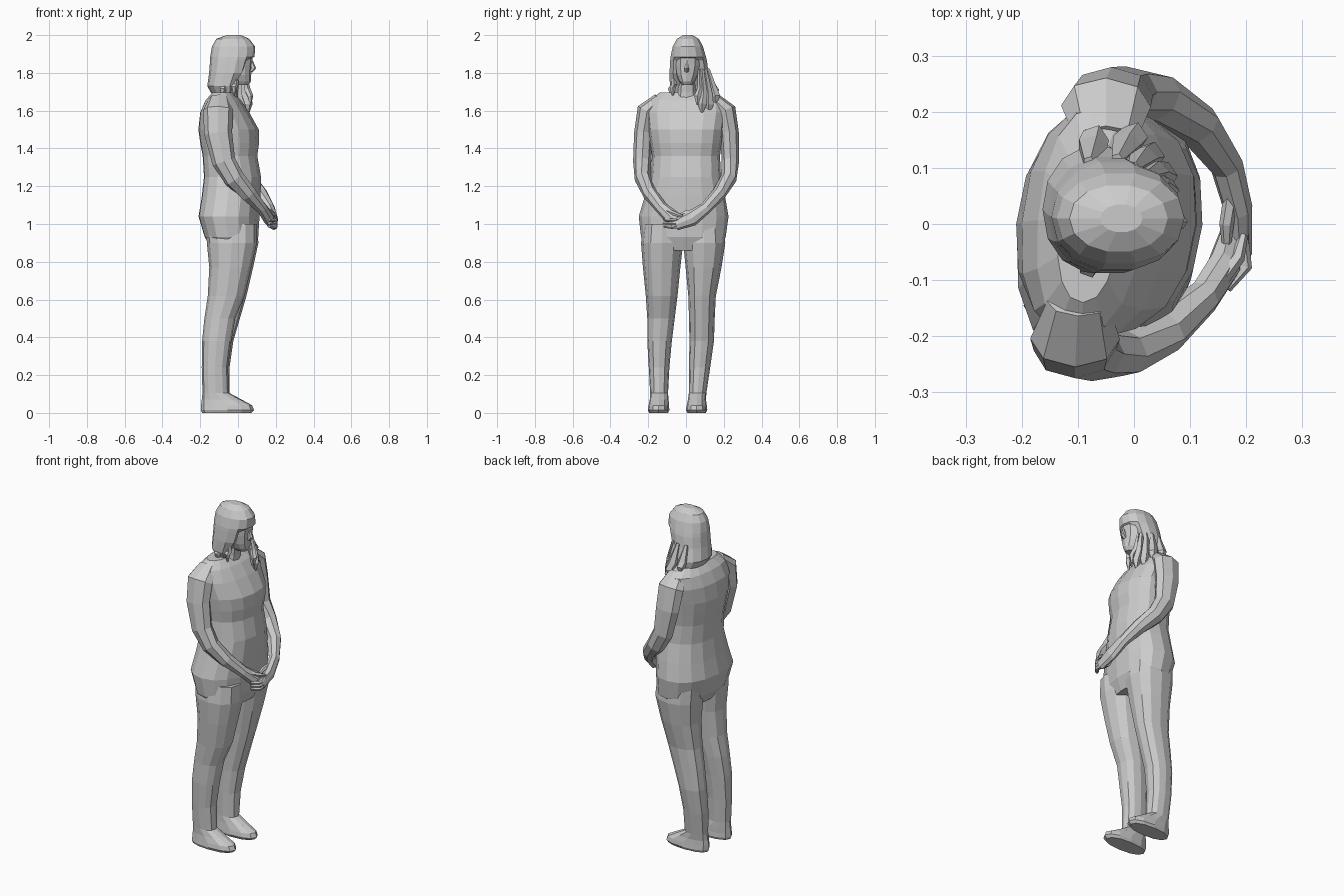
import bpy, bmesh, math
from mathutils import Vector


def skin(name, rings):
    """Bridge equal-sized rings of points into one closed flat-shaded mesh."""
    bm = bmesh.new()
    vr = [[bm.verts.new(p) for p in r] for r in rings]
    n = len(vr[0])
    for a, b in zip(vr, vr[1:]):
        for i in range(n):
            j = (i + 1) % n
            bm.faces.new((a[i], a[j], b[j], b[i]))
    bm.faces.new(vr[0][::-1])
    bm.faces.new(vr[-1])
    bmesh.ops.recalc_face_normals(bm, faces=bm.faces)
    me = bpy.data.meshes.new(name)
    bm.to_mesh(me)
    bm.free()
    ob = bpy.data.objects.new(name, me)
    bpy.context.collection.objects.link(ob)
    return ob


def loft(name, rows, n=14, shear=0.0, power=0.88, clip=None):
    """Rows are (z, x0, x1, y0, y1); shear pushes +y forward; clip is a front x limit per row."""
    rings = []
    for k, (z, x0, x1, y0, y1) in enumerate(rows):
        ring = []
        for i in range(n):
            a = 2 * math.pi * i / n
            c, s = math.cos(a), math.sin(a)
            c = math.copysign(abs(c) ** power, c)
            s = math.copysign(abs(s) ** power, s)
            y = (y0 + y1) / 2 + s * (y1 - y0) / 2
            x = (x0 + x1) / 2 + c * (x1 - x0) / 2 + shear * y
            if clip and clip[k] is not None:
                x = min(x, clip[k])
            ring.append((x, y, z))
        rings.append(ring)
    return skin(name, rings)


def tube(name, path, n=8):
    """Path points are (x, y, z, radius towards x, radius across)."""
    pts = [Vector(p[:3]) for p in path]
    rings = []
    for k, p in enumerate(path):
        t = (pts[min(k + 1, len(pts) - 1)] - pts[max(k - 1, 0)]).normalized()
        ref = Vector((1, 0, 0))
        u = (ref - t * ref.dot(t)).normalized()
        v = t.cross(u)
        rings.append([pts[k] + u * p[3] * math.cos(2 * math.pi * i / n)
                      + v * p[4] * math.sin(2 * math.pi * i / n) for i in range(n)])
    return skin(name, rings)


# Torso from hips to shoulders, left shoulder slightly forward
loft("torso", [
    (0.86, -0.13, 0.08, -0.20, 0.17), (0.93, -0.175, 0.108, -0.238, 0.21),
    (1.04, -0.208, 0.115, -0.25, 0.225), (1.14, -0.192, 0.12, -0.22, 0.208),
    (1.25, -0.18, 0.122, -0.188, 0.185), (1.36, -0.187, 0.102, -0.18, 0.18),
    (1.43, -0.20, 0.112, -0.19, 0.19), (1.50, -0.21, 0.11, -0.20, 0.20),
    (1.59, -0.20, 0.06, -0.21, 0.215), (1.655, -0.172, 0.015, -0.195, 0.21),
    (1.695, -0.135, -0.025, -0.14, 0.15)], n=16, shear=0.08)

# Legs with feet
loft("right_leg", [
    (0.0, -0.19, 0.07, -0.195, -0.095), (0.015, -0.197, 0.085, -0.202, -0.088),
    (0.04, -0.196, 0.075, -0.198, -0.09), (0.07, -0.192, 0.015, -0.192, -0.092),
    (0.105, -0.188, -0.048, -0.19, -0.095), (0.24, -0.192, -0.053, -0.197, -0.088),
    (0.38, -0.19, -0.035, -0.205, -0.075), (0.50, -0.178, -0.015, -0.205, -0.06),
    (0.62, -0.16, 0.035, -0.213, -0.045), (0.77, -0.152, 0.07, -0.228, -0.03),
    (0.90, -0.165, 0.10, -0.238, -0.015), (1.0, -0.17, 0.10, -0.225, -0.03)], n=12)
loft("left_leg", [
    (0.0, -0.185, 0.07, 0.008, 0.105), (0.015, -0.19, 0.085, 0.0, 0.113),
    (0.04, -0.19, 0.075, 0.004, 0.11), (0.07, -0.185, 0.02, 0.01, 0.106),
    (0.105, -0.18, -0.045, 0.015, 0.108), (0.24, -0.185, -0.045, 0.016, 0.128),
    (0.38, -0.18, -0.025, 0.018, 0.148), (0.50, -0.168, 0.01, 0.016, 0.152),
    (0.62, -0.152, 0.045, 0.012, 0.158), (0.77, -0.145, 0.08, -0.002, 0.188),
    (0.90, -0.155, 0.108, -0.015, 0.208), (1.0, -0.16, 0.10, -0.01, 0.20)], n=12)

# Arms bent forward, ending in flattened palms that meet in front
tube("right_arm", [
    (-0.10, -0.14, 1.66, 0.055, 0.035), (-0.105, -0.205, 1.60, 0.08, 0.055),
    (-0.105, -0.225, 1.48, 0.074, 0.05), (-0.075, -0.232, 1.33, 0.062, 0.048),
    (-0.02, -0.228, 1.24, 0.055, 0.044), (0.055, -0.19, 1.16, 0.045, 0.039),
    (0.125, -0.13, 1.085, 0.03, 0.033), (0.16, -0.075, 1.035, 0.03, 0.042),
    (0.175, -0.005, 1.0, 0.018, 0.026)])
tube("left_arm", [
    (-0.05, 0.15, 1.66, 0.055, 0.035), (-0.05, 0.21, 1.60, 0.08, 0.055),
    (-0.04, 0.23, 1.48, 0.074, 0.05), (-0.015, 0.235, 1.33, 0.06, 0.046),
    (0.04, 0.225, 1.24, 0.052, 0.043), (0.115, 0.175, 1.16, 0.042, 0.037),
    (0.165, 0.105, 1.085, 0.03, 0.032), (0.185, 0.03, 1.03, 0.026, 0.042),
    (0.19, -0.055, 0.995, 0.02, 0.03)])

# Thumbs and curled fingers
tube("right_thumb", [(0.155, -0.10, 1.07, 0.014, 0.014), (0.185, -0.06, 1.055, 0.013, 0.013),
                     (0.195, -0.02, 1.04, 0.008, 0.008)], 6)
tube("left_thumb", [(0.175, 0.06, 1.07, 0.014, 0.014), (0.165, 0.0, 1.06, 0.013, 0.013),
                    (0.165, -0.04, 1.045, 0.008, 0.008)], 6)
for i in range(3):
    z = 1.025 - 0.018 * i
    tube("left_finger", [(0.19, -0.03, z, 0.015, 0.011), (0.197, -0.075, z - 0.005, 0.014, 0.011),
                         (0.165, -0.115, z - 0.002, 0.009, 0.008)], 6)

# Neck, face and nose
loft("neck", [(1.64, -0.11, 0.0, -0.06, 0.07), (1.70, -0.10, 0.0, -0.045, 0.055),
              (1.80, -0.09, 0.01, -0.04, 0.055)], n=10)
loft("face", [(1.735, -0.03, 0.055, -0.02, 0.03), (1.755, -0.06, 0.068, -0.036, 0.046),
              (1.79, -0.08, 0.07, -0.053, 0.066), (1.84, -0.09, 0.073, -0.062, 0.08),
              (1.88, -0.09, 0.078, -0.06, 0.08), (1.93, -0.09, 0.08, -0.05, 0.07)], n=12)
tube("nose", [(0.07, 0.004, 1.86, 0.01, 0.008), (0.08, 0.004, 1.825, 0.016, 0.014),
              (0.068, 0.004, 1.808, 0.01, 0.012)], 6)

# Hair: full cap on top, open around the face below
loft("hair", [
    (1.69, -0.14, 0.02, -0.07, 0.14), (1.73, -0.163, 0.03, -0.088, 0.14),
    (1.80, -0.153, 0.06, -0.09, 0.122), (1.865, -0.148, 0.08, -0.086, 0.113),
    (1.885, -0.147, 0.088, -0.084, 0.108), (1.94, -0.138, 0.09, -0.072, 0.092),
    (1.98, -0.115, 0.06, -0.05, 0.07), (2.0, -0.06, 0.015, -0.015, 0.035)],
    n=14, power=0.95, clip=[-0.04, -0.025, 0.02, 0.045] + [None] * 4)

# Loose locks around the shoulders, most of them over the left front
for x0, y0, x1, y1, z1, r in [(0.02, 0.085, 0.055, 0.085, 1.59, 0.026),
                              (0.0, 0.10, 0.03, 0.12, 1.585, 0.028),
                              (-0.03, 0.115, 0.0, 0.155, 1.63, 0.028),
                              (0.03, 0.07, 0.065, 0.06, 1.63, 0.018),
                              (-0.08, 0.11, -0.07, 0.15, 1.66, 0.028),
                              (-0.01, -0.07, -0.02, -0.07, 1.68, 0.018),
                              (-0.07, -0.07, -0.08, -0.075, 1.67, 0.022)]:
    xm, ym, zm = (x0 + x1) / 2, (y0 + y1) / 2 + 0.008, (1.80 + z1) / 2
    tube("hair_lock", [(x0, y0, 1.82, r * 0.4, r * 0.4), (xm, ym, zm, r, r * 0.8),
                       (x1, y1, z1 + 0.045, r * 0.9, r), (x1, y1, z1, r * 0.25, r * 0.25)], 5)
